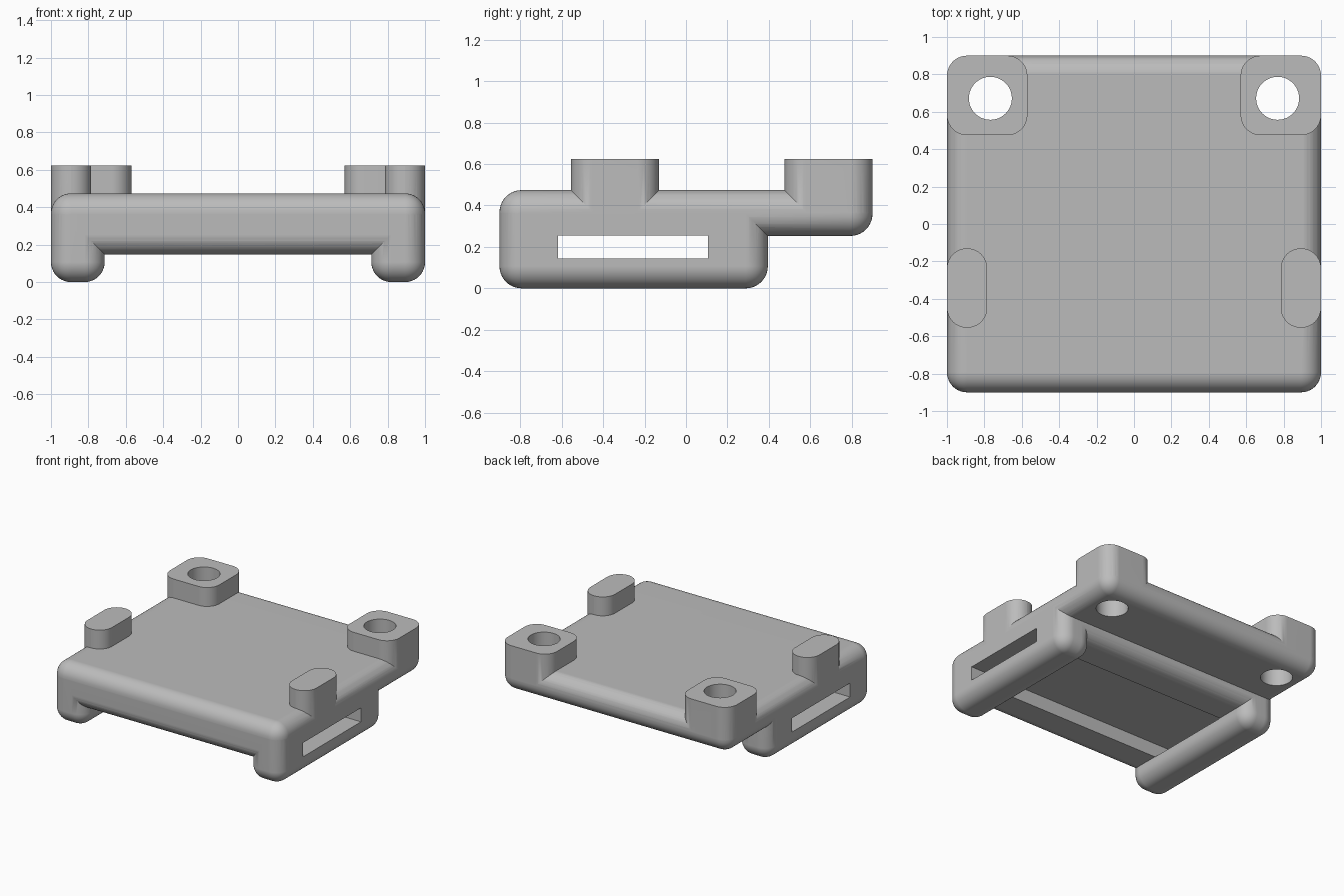
import bpy, bmesh, math

if "Cube" in bpy.data.objects:
    bpy.data.objects.remove(bpy.data.objects["Cube"])

R = 0.107          # common rounding radius
TOP = 0.474        # top of the plate
MID = 0.363        # height where the plate sides are vertical

grey = bpy.data.materials.new("plain grey")
grey.diffuse_color = (0.5, 0.5, 0.5, 1)
grey.use_nodes = True
grey.node_tree.nodes["Principled BSDF"].inputs["Base Color"].default_value = grey.diffuse_color


def block(name, x, y, z, rounded=None):
    """Box between the given limits; 'rounded' picks which edges get the radius."""
    bm = bmesh.new()
    bmesh.ops.create_cube(bm, size=1)
    for v in bm.verts:
        v.co = [lim[0] if c < 0 else lim[1] for c, lim in zip(v.co, (x, y, z))]
    if rounded:
        edges = [e for e in bm.edges if rounded(e.verts[0].co, e.verts[1].co)]
        bmesh.ops.bevel(bm, geom=edges, offset=R, offset_type='OFFSET',
                        segments=10, profile=0.5, affect='EDGES')
    return to_object(name, bm)


def to_object(name, bm):
    bmesh.ops.recalc_face_normals(bm, faces=bm.faces)
    me = bpy.data.meshes.new(name)
    bm.to_mesh(me)
    bm.free()
    me.materials.append(grey)
    ob = bpy.data.objects.new(name, me)
    bpy.context.collection.objects.link(ob)
    return ob


def combine(target, tool, operation):
    mod = target.modifiers.new(operation, 'BOOLEAN')
    mod.object, mod.operation, mod.solver = tool, operation, 'EXACT'
    bpy.context.view_layer.objects.active = target
    bpy.ops.object.modifier_apply(modifier=mod.name)
    bpy.data.objects.remove(tool)


def vertical(a, b):
    return abs(a.z - b.z) > 1e-4


def all_but_top(a, b):
    return not (a.z > MID - 0.01 and b.z > MID - 0.01)


def lower_long(a, b):
    return abs(a.x - b.x) > 1e-4 and a.z < MID - 0.01


# Rounded top plate
body = block("mounting_plate", (-1, 1), (-0.9, 0.9), (0.253, TOP), lambda a, b: True)

# Thick middle section between the rails
combine(body, block("middle", (-0.855, 0.855), (-0.9, 0.395), (0.147, MID), lower_long), 'UNION')

for s in (-1, 1):
    def span(a, b):
        return tuple(sorted((s * a, s * b)))
    # Side rail, rear square post and front oval post
    combine(body, block("rail", span(0.713, 1), (-0.9, 0.395), (0, MID), all_but_top), 'UNION')
    combine(body, block("rear_post", span(0.57, 1), (0.475, 0.9), (MID + 0.001, 0.623), vertical), 'UNION')
    combine(body, block("front_post", span(0.785, 1), (-0.555, -0.13), (MID + 0.001, 0.623), vertical), 'UNION')

# Strap channel across the underside and through both rails
combine(body, block("channel", (-1.2, 1.2), (-0.617, 0.105), (0.145, 0.255)), 'DIFFERENCE')

# Screw holes through the rear posts
for s in (-1, 1):
    bm = bmesh.new()
    bmesh.ops.create_cone(bm, cap_ends=True, segments=48, radius1=0.115, radius2=0.115, depth=2)
    bmesh.ops.translate(bm, verts=bm.verts, vec=(s * 0.768, 0.672, 0.3))
    combine(body, to_object("hole", bm), 'DIFFERENCE')

# Smooth shading with crisp edges
bpy.ops.object.select_all(action='DESELECT')
body.select_set(True)
bpy.context.view_layer.objects.active = body
bpy.ops.object.shade_smooth_by_angle(angle=math.radians(30))
body.modifiers.new("even_normals", 'WEIGHTED_NORMAL').keep_sharp = True
